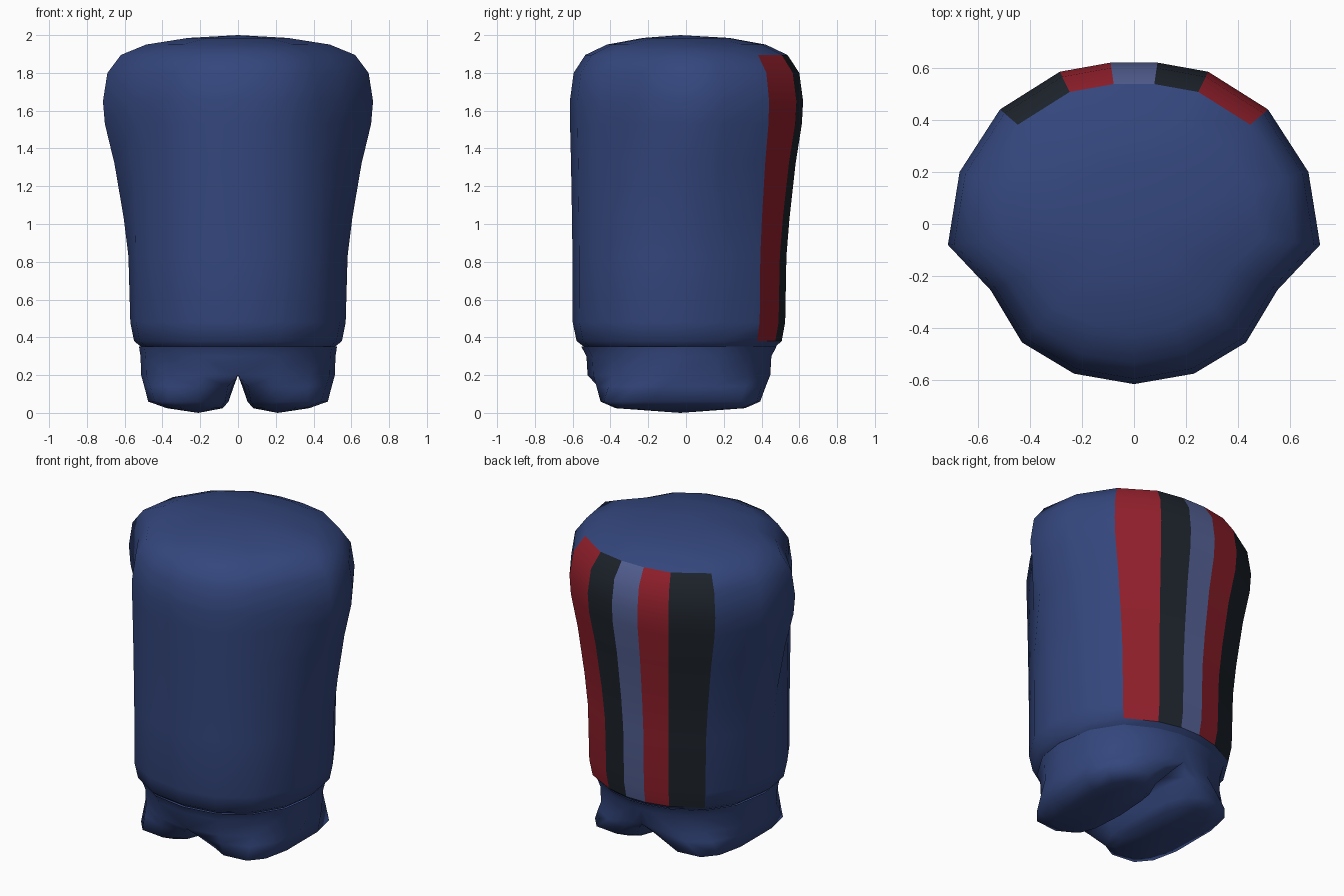
import bpy, math

if "Cube" in bpy.data.objects:
    bpy.data.objects.remove(bpy.data.objects["Cube"])


def material(name, rgb):
    m = bpy.data.materials.new(name)
    m.diffuse_color = (*rgb, 1)
    m.use_nodes = True
    m.node_tree.nodes["Principled BSDF"].inputs["Base Color"].default_value = m.diffuse_color
    return m


BLUE = material("blue", (0.034, 0.062, 0.205))
RED = material("red", (0.29, 0.014, 0.025))
DARK = material("dark", (0.013, 0.018, 0.026))
PALE = material("pale_blue", (0.09, 0.12, 0.30))


def make_object(name, verts, faces, mat):
    me = bpy.data.meshes.new(name)
    me.from_pydata(verts, [], faces)
    me.materials.append(mat)
    me.shade_smooth()
    ob = bpy.data.objects.new(name, me)
    bpy.context.collection.objects.link(ob)
    return ob


def lerp(a, b, t):
    return [tuple(p + (q - p) * t for p, q in zip(u, v)) for u, v in zip(a, b)]


def scaled(pts, sx, sy, cy=0.0):
    return [(x * sx, cy + (y - cy) * sy) for x, y in pts]


# Half outlines of the torso, front centre round to the back
LOW = [(0, -.60), (.23, -.565), (.42, -.445), (.54, -.25), (.57, -.05),
       (.53, .20), (.41, .39), (.22, .49), (.07, .525)]
HIGH = [(0, -.615), (.23, -.575), (.43, -.455), (.55, -.255), (.715, -.08),
        (.67, .20), (.515, .44), (.285, .585), (.09, .62)]

# Torso levels: height, blend from low to high outline, scale
LEVELS = [(.35, 0, .90), (.38, 0, .965), (.48, 0, 1), (.83, .07, 1),
          (1.03, .24, 1), (1.32, .58, 1), (1.53, .93, 1), (1.65, 1, 1),
          (1.80, 1, .967), (1.895, 1, .867), (1.95, 1, .68), (1.985, 1, .37)]
rings = []
for z, blend, s in LEVELS:
    half = scaled(lerp(LOW, HIGH, blend), s, s)
    full = half + [(-x, y) for x, y in reversed(half[1:])]
    rings.append([(x, y, z) for x, y in full])
N = len(rings[0])

# Stripes fill five columns of the back between two levels
FIRST, LAST = 1, 9
STRIPES = {6: ("right_red_stripe", RED), 7: ("right_dark_stripe", DARK),
           8: ("centre_pale_stripe", PALE), 9: ("left_red_stripe", RED),
           10: ("left_dark_stripe", DARK)}

verts = [p for r in rings for p in r] + [(0, -.03, 2.0)]
faces = []
for k in range(len(rings) - 1):
    for i in range(N):
        if i in STRIPES and FIRST <= k < LAST:
            continue
        j = (i + 1) % N
        faces.append((k * N + i, k * N + j, (k + 1) * N + j, (k + 1) * N + i))
top = (len(rings) - 1) * N
faces += [(top + i, top + (i + 1) % N, len(verts) - 1) for i in range(N)]
make_object("torso", verts, faces, BLUE)

for col, (name, mat) in STRIPES.items():
    sv = [p for r in rings[FIRST:LAST + 1] for p in (r[col], r[col + 1])]
    sf = [(2 * k, 2 * k + 1, 2 * k + 3, 2 * k + 2) for k in range(LAST - FIRST)]
    make_object(name, sv, sf, mat)

# Shorts: one leg lofted from an oval hem to half the waist, then mirrored
waist = LOW + [(0, .525), (0, .25), (0, -.03), (0, -.30)]
M = len(waist)
angles = [-125 + 250 * i / 9 for i in range(10)] + [152, 180, 208]


def oval(cx, rx, ry):
    def power(v):
        return math.copysign(abs(v) ** .7, v)
    return [(cx + rx * power(math.cos(math.radians(a))),
             -.03 + ry * power(math.sin(math.radians(a)))) for a in angles]


hip = scaled(waist, .90, .86, -.037)
hem = oval(.265, .215, .425)
leg = [(.025, oval(.23, .15, .345)), (.06, hem), (.14, lerp(hip, hem, .45)),
       (.20, hip), (.30, scaled(waist, .905, .87, -.037)),
       (.352, scaled(waist, .92, .92, -.037))]
verts = [(x, y, z) for z, r in leg for x, y in r] + [(.21, -.03, 0)]
faces = [((i + 1) % M, i, len(verts) - 1) for i in range(M)]
for k in range(len(leg) - 1):
    for i in range(M):
        if k >= 3 and i >= 9:      # no wall between the legs above the crotch
            continue
        j = (i + 1) % M
        faces.append((k * M + i, k * M + j, (k + 1) * M + j, (k + 1) * M + i))
shorts = make_object("shorts", verts, faces, BLUE)
mirror = shorts.modifiers.new("mirror", 'MIRROR')
mirror.use_axis[0] = True
mirror.merge_threshold = 0.001
